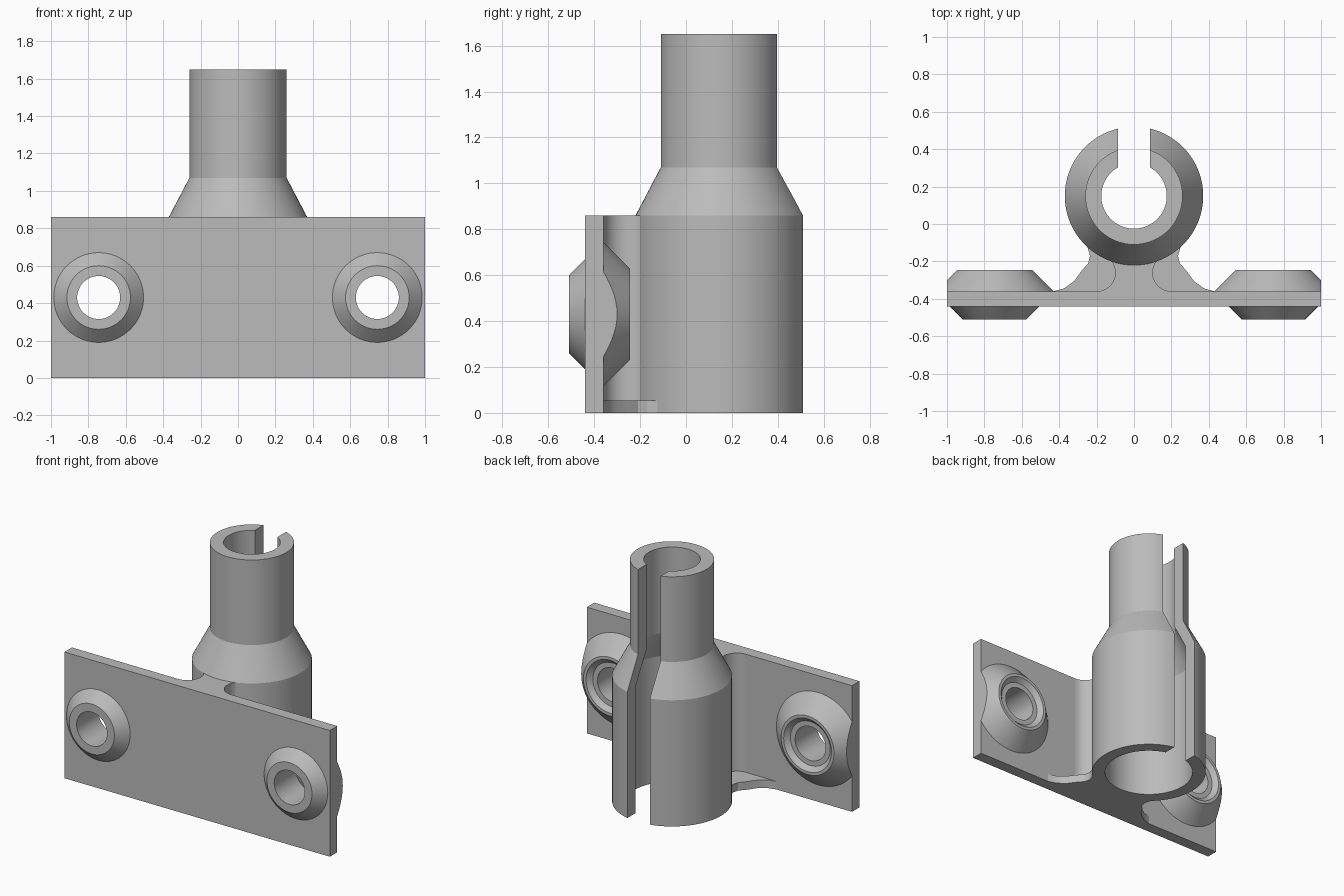
import bpy, bmesh
from math import cos, sin, radians, tau
from mathutils import Matrix

if "Cube" in bpy.data.objects:
    bpy.data.objects.remove(bpy.data.objects["Cube"])

GREY = (0.5, 0.5, 0.5, 1)
grey = bpy.data.materials.new("plain grey")
grey.use_nodes = True
grey.diffuse_color = GREY
grey.node_tree.nodes["Principled BSDF"].inputs["Base Color"].default_value = GREY


def make(name, bm):
    bmesh.ops.recalc_face_normals(bm, faces=bm.faces)
    mesh = bpy.data.meshes.new(name)
    bm.to_mesh(mesh)
    bm.free()
    mesh.materials.append(grey)
    obj = bpy.data.objects.new(name, mesh)
    bpy.context.collection.objects.link(obj)
    return obj


def box(name, lo, hi):
    bm = bmesh.new()
    bmesh.ops.create_cube(bm, size=1)
    for v in bm.verts:
        v.co = [l + (c + 0.5) * (h - l) for c, l, h in zip(v.co, lo, hi)]
    return make(name, bm)


def lathe(name, profile, matrix, steps=96):
    """Spin a closed (radius, height) profile around z, then place it."""
    bm = bmesh.new()
    rings = [[bm.verts.new((r * cos(tau * i / steps), r * sin(tau * i / steps), h))
              for r, h in profile] for i in range(steps)]
    n = len(profile)
    for i in range(steps):
        a, b = rings[i], rings[(i + 1) % steps]
        for j in range(n):
            k = (j + 1) % n
            bm.faces.new((a[j], b[j], b[k], a[k]))
    bm.transform(matrix)
    return make(name, bm)


def slab(name, half, z0, z1):
    """Extrude an outline given by its +x half, mirrored in x."""
    outline = half + [(-x, y) for x, y in reversed(half)]
    bm = bmesh.new()
    face = bm.faces.new([bm.verts.new((x, y, z0)) for x, y in outline])
    up = bmesh.ops.extrude_face_region(bm, geom=[face])["geom"]
    bmesh.ops.translate(bm, vec=(0, 0, z1 - z0),
                        verts=[v for v in up if isinstance(v, bmesh.types.BMVert)])
    return make(name, bm)


def activate(obj):
    bpy.ops.object.select_all(action="DESELECT")
    obj.select_set(True)
    bpy.context.view_layer.objects.active = obj


def cut(obj, cutter):
    mod = obj.modifiers.new("cut", "BOOLEAN")
    mod.operation, mod.solver, mod.object = "DIFFERENCE", "EXACT", cutter
    activate(obj)
    bpy.ops.object.modifier_apply(modifier=mod.name)
    bpy.data.objects.remove(cutter)


def smooth(obj):
    activate(obj)
    bpy.ops.object.shade_smooth_by_angle(angle=radians(25))


# Split tube: wide socket, cone and narrow neck with a slot at the back
tube = lathe("split_tube", [(0.37, 0), (0.37, 0.86), (0.26, 1.07), (0.26, 1.65),
                            (0.175, 1.65), (0.175, 1.07), (0.285, 0.86), (0.285, 0)],
             Matrix.Translation((0, 0.15, 0)))
cut(tube, box("slot_cutter", (-0.085, 0.15, -0.1), (0.085, 0.7, 1.8)))
smooth(tube)

# Mounting plate
plate = box("mounting_plate", (-1, -0.44, 0), (1, -0.36, 0.86))

# Filleted web between plate and tube
arc = [(0.2 + 0.1 * cos(radians(a)), -0.26 + 0.1 * sin(radians(a)))
       for a in range(270, 125, -10)]
smooth(slab("web", [(0.2, -0.4)] + arc + [(0.1, -0.17)], 0.02, 0.86))

# Flared foot at the bottom of the web
smooth(slab("web_foot", [(0.43, -0.4), (0.43, -0.36), (0.375, -0.345), (0.32, -0.305),
                         (0.28, -0.25), (0.245, -0.21), (0.235, -0.17), (0.25, -0.12),
                         (0.22, -0.1), (0.1, -0.17)], 0, 0.055))

# Screw bosses running through the plate, trimmed flush with its ends
boss_profile = [(0.115, -0.51), (0.17, -0.51), (0.24, -0.44), (0.24, -0.365),
                (0.315, -0.36), (0.2, -0.245), (0.18, -0.245), (0.15, -0.275),
                (0.115, -0.275)]
for side, name in ((1, "left"), (-1, "right")):
    place = Matrix.Translation((0.745 * side, 0, 0.43)) @ Matrix.Rotation(radians(-90), 4, "X")
    boss = lathe(name + "_boss", boss_profile, place, 64)
    ends = sorted((side, side * 1.3))
    cut(boss, box("end_cutter", (ends[0], -1, -1), (ends[1], 1, 2)))
    smooth(boss)
    bm = bmesh.new()
    bmesh.ops.create_cone(bm, cap_ends=True, segments=64, radius1=0.2, radius2=0.2, depth=2)
    bm.transform(place)
    cut(plate, make("hole_cutter", bm))
